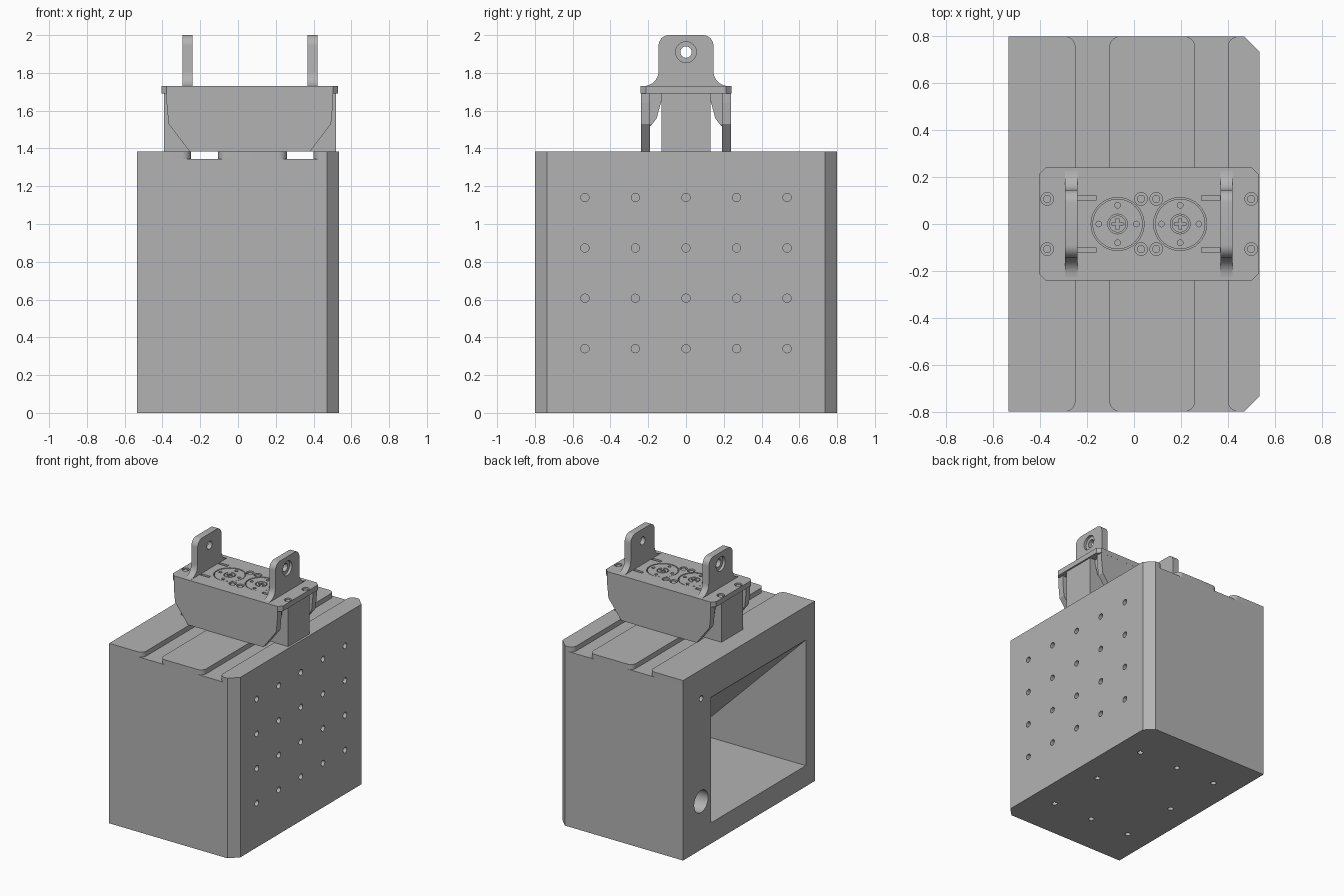
import bpy, bmesh
from math import sin, cos, pi, radians
from mathutils import Matrix, Vector

cube = bpy.data.objects.get("Cube")
if cube:
    bpy.data.objects.remove(cube, do_unlink=True)

grey = bpy.data.materials.new("machined_grey")
grey.use_nodes = True
grey.diffuse_color = (0.45, 0.45, 0.45, 1)
grey.node_tree.nodes["Principled BSDF"].inputs["Base Color"].default_value = (0.45, 0.45, 0.45, 1)

# Axis frames: local profile plane (u, v) plus extrusion direction w
FRAMES = {
    "x": Matrix(((0, 0, 1), (1, 0, 0), (0, 1, 0))),   # u=y, v=z, w=x
    "y": Matrix(((1, 0, 0), (0, 0, 1), (0, 1, 0))),   # u=x, v=z, w=y
    "z": Matrix.Identity(3),                          # u=x, v=y, w=z
}


def prism(name, pts, lo, hi, axis="z"):
    """Extrude a closed profile between lo and hi along an axis."""
    bm = bmesh.new()
    frame = FRAMES[axis]
    rings = [[bm.verts.new(frame @ Vector((u, v, w))) for u, v in pts] for w in (lo, hi)]
    n = len(pts)
    bm.faces.new(rings[0][::-1])
    bm.faces.new(rings[1])
    for i in range(n):
        j = (i + 1) % n
        bm.faces.new((rings[0][i], rings[0][j], rings[1][j], rings[1][i]))
    bmesh.ops.recalc_face_normals(bm, faces=bm.faces)
    mesh = bpy.data.meshes.new(name)
    bm.to_mesh(mesh)
    bm.free()
    mesh.materials.append(grey)
    obj = bpy.data.objects.new(name, mesh)
    bpy.context.collection.objects.link(obj)
    return obj


def arc(cu, cv, r, a0, a1, n=8):
    return [(cu + r * cos(radians(a0 + (a1 - a0) * i / n)),
             cv + r * sin(radians(a0 + (a1 - a0) * i / n))) for i in range(n + 1)]


def rect(u0, u1, v0, v1):
    return [(u0, v0), (u1, v0), (u1, v1), (u0, v1)]


def rod(name, u, v, r, lo, hi, axis="z", n=32):
    return prism(name, arc(u, v, r, 0, 360, n)[:-1], lo, hi, axis)


def cut(obj, cutters):
    """Subtract non-overlapping cutters, then remove them."""
    bpy.ops.object.select_all(action="DESELECT")
    for c in cutters:
        c.select_set(True)
    bpy.context.view_layer.objects.active = cutters[0]
    if len(cutters) > 1:
        bpy.ops.object.join()
    tool = bpy.context.view_layer.objects.active
    tool.hide_render = True
    mod = obj.modifiers.new("cut", "BOOLEAN")
    mod.operation, mod.solver, mod.object = "DIFFERENCE", "EXACT", tool
    bpy.context.view_layer.objects.active = obj
    bpy.ops.object.modifier_apply(modifier=mod.name)
    bpy.data.objects.remove(tool, do_unlink=True)


def smooth(obj):
    bpy.ops.object.select_all(action="DESELECT")
    obj.select_set(True)
    bpy.context.view_layer.objects.active = obj
    bpy.ops.object.shade_smooth_by_angle(angle=radians(30))


X, Y, CH = 0.535, 0.8, 0.065
DECK, LID, TOP = 1.345, 1.383, 1.73

# Main box with chamfered corners on one side
box = prism("box_body", [(-X, -Y), (X - CH, -Y), (X, -Y + CH), (X, Y - CH), (X - CH, Y), (-X, Y)], 0, DECK)
# Wedge-shaped cavity opening to the -x side
cut(box, [prism("cavity", [(-X - 0.05, 0.16), (0.43, 0.16), (-X, 1.125), (-X - 0.05, 1.125)], -0.69, 0.46, "y")])
# Mounting holes on the side and base, and ports beside the opening
holes = [rod("hole", y, z, 0.022, X - 0.05, X + 0.05, "x", 16)
         for y in (-0.535, -0.268, 0, 0.268, 0.535) for z in (0.34, 0.607, 0.873, 1.14)]
holes += [rod("hole", x, y, 0.02, -0.05, 0.06, "z", 16)
          for x in (-0.34, 0, 0.34) for y in (-0.475, 0, 0.475) if x or y]
holes += [rod("port", 0.58, 0.37, 0.085, -X - 0.1, -X + 0.15, "x"),
          rod("port", 0.58, 1.16, 0.022, -X - 0.1, -X + 0.06, "x", 16)]
cut(box, holes)
smooth(box)

# Deck plates, with rounded corners along the two slots
R = 0.045


def deck_plate(name, x0, x1, round_left, round_right, chamfer=False):
    pts = []
    for x, y, sx, sy, a in ((x0, -Y, 1, 1, 180), (x1, -Y, -1, 1, 270),
                            (x1, Y, -1, -1, 0), (x0, Y, 1, -1, 90)):
        if round_left if sx > 0 else round_right:
            pts += arc(x + sx * R, y + sy * R, R, a, a + 90)
        elif chamfer and sx < 0:
            ends = [(x - CH, y), (x, y + sy * CH)]
            pts += ends if sy > 0 else ends[::-1]
        else:
            pts.append((x, y))
    smooth(prism(name, pts, DECK, LID))


deck_plate("deck_plate_right", -X, -0.25, False, True)
deck_plate("deck_plate_middle", -0.105, 0.26, True, True)
deck_plate("deck_plate_left", 0.4, X, True, False, True)

# Carriage top plate
X0, X1, W, C = -0.405, 0.53, 0.24, 0.027
XC = (X0 + X1) / 2
plate = prism("carriage_plate", [(X0 + C, -W), (X1 - C, -W), (X1, -W + C), (X1, W - C),
                                 (X1 - C, W), (X0 + C, W), (X0, W - C), (X0, -W + C)], 1.69, TOP)
bolts = [(x, s * 0.107) for x in (-0.37, 0.03, 0.095, 0.5) for s in (-1, 1)]
discs = (-0.07, 0.197)
pockets = [rod("pocket", x, y, 0.027, TOP - 0.02, TOP + 0.05) for x, y in bolts]
pockets += [rod("pocket", x, 0, 0.113, TOP - 0.025, TOP + 0.05) for x in discs]
pockets += [prism("pocket", rect(x, x + 0.08, y, y + 0.022), TOP - 0.032, TOP + 0.05)
            for x in (-0.242, 0.287) for y in (-0.122, 0.1)]
cut(plate, pockets)
smooth(plate)
for i, (x, y) in enumerate(bolts):
    smooth(rod(f"bolt_{i + 1}", x, y, 0.017, TOP - 0.022, TOP - 0.006))

# Round horns with a cross-head screw each
for i, x in enumerate(discs):
    horn = rod(f"horn_{i + 1}", x, 0, 0.107, TOP - 0.026, TOP - 0.002, n=48)
    drills = [rod("drill", x + 0.08 * cos(a * pi / 2), 0.08 * sin(a * pi / 2), 0.012,
                  TOP - 0.015, TOP + 0.05, n=16) for a in range(4)]
    cut(horn, drills + [rod("drill", x, 0, 0.042, TOP - 0.015, TOP + 0.05)])
    smooth(horn)
    screw = rod(f"horn_screw_{i + 1}", x, 0, 0.036, TOP - 0.016, TOP - 0.002)
    a, b = 0.006, 0.024
    cross = [(-a, -b), (a, -b), (a, -a), (b, -a), (b, a), (a, a),
             (a, b), (-a, b), (-a, a), (-b, a), (-b, -a), (-a, -a)]
    cut(screw, [prism("cross", [(x + u, v) for u, v in cross], TOP - 0.01, TOP + 0.05)])
    smooth(screw)

# Carriage core between deck and plate
prism("carriage_core", rect(X0 + 0.012, X1 - 0.012, -0.13, 0.13), LID, 1.69)

# Front and back skirts with tapering ends, and inner gussets
half = [(0.465, TOP - 0.002), (0.455, 1.64), (0.43, 1.53), (0.32, LID + 0.002)]
skirt = [(XC + u, v) for u, v in half] + [(XC - u, v) for u, v in reversed(half)]
for side, s in (("front", -1), ("back", 1)):
    lo, hi = sorted((s * 0.19, s * (W - 0.0005)))
    # The plate corner chamfer narrows the skirt's upper ends
    prism(f"{side}_skirt", [(max(X0 + C, min(X1 - C, u)), v) for u, v in skirt], lo, hi, "y")
    for x in (X0 + 0.06, X1 - 0.11):
        pts = [(s * 0.12, 1.69), (s * 0.2, 1.69), (s * 0.2, 1.52), (s * 0.185, 1.52), (s * 0.155, 1.56)]
        prism(f"{side}_gusset", pts, x, x + 0.05, "x")

# Upright lugs with a flared foot, pin hole and outer counterbore
ear = (arc(0.225, 1.81, 0.08, 270, 180) + arc(0.09, 1.945, 0.055, 0, 90)
       + arc(-0.09, 1.945, 0.055, 90, 180) + arc(-0.225, 1.81, 0.08, 0, -90))
for name, lo, hi, face in (("right_lug", -0.295, -0.242, -0.295), ("left_lug", 0.368, 0.42, 0.42)):
    lug = prism(name, ear, lo, hi, "x")
    cut(lug, [rod("bore", 0, 1.91, 0.03, lo - 0.1, hi + 0.1, "x")])
    cut(lug, [rod("counterbore", 0, 1.91, 0.055, face - 0.02, face + 0.02, "x")])
    smooth(lug)
